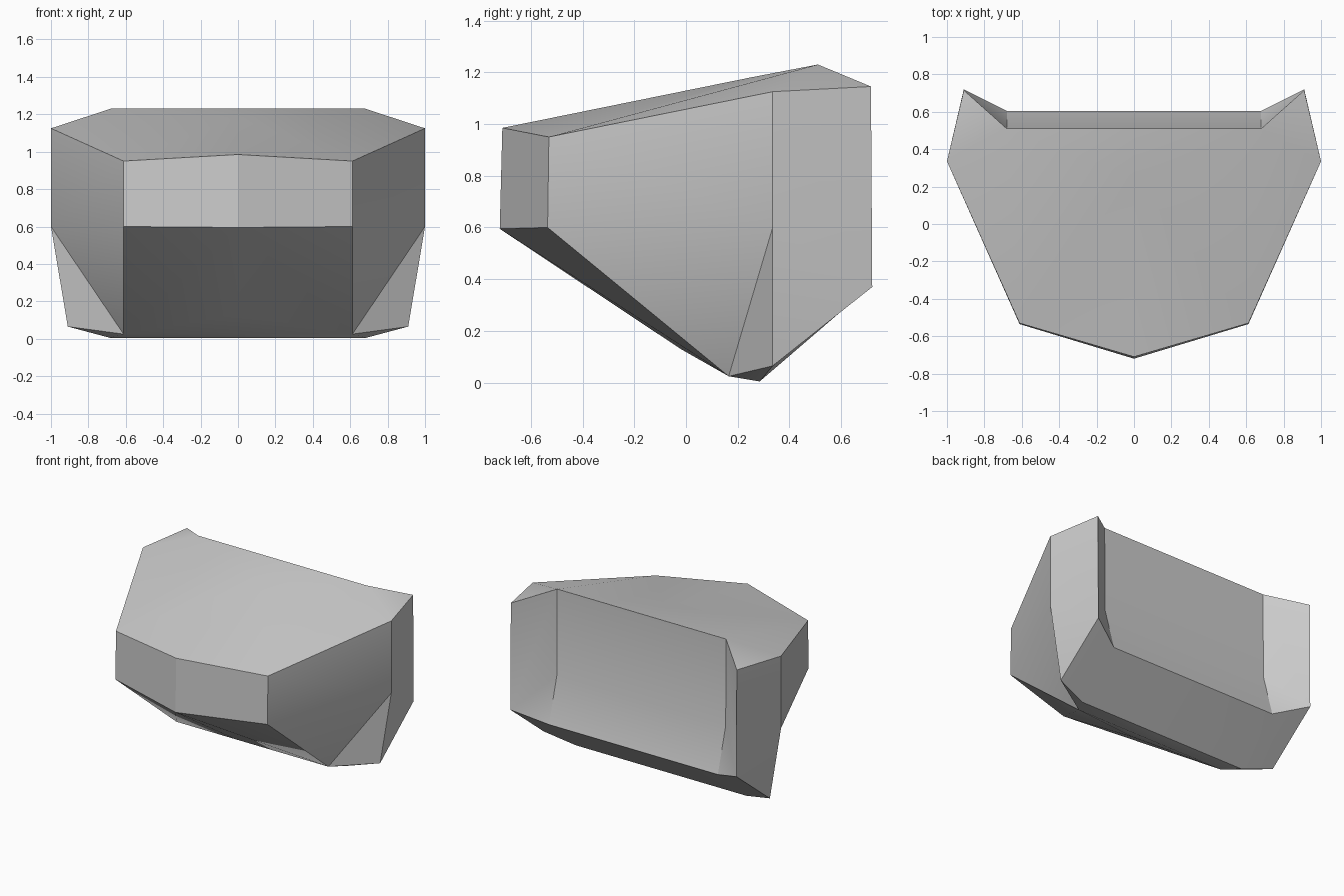
import bpy
import bmesh
import math

cube = bpy.data.objects.get("Cube")
if cube:
    bpy.data.objects.remove(cube)

# Named corners of the left half; x = 0 lies on the mirror plane
points = {
    "nose_top": (0, -.71, .985), "nose_low": (0, -.72, .595),
    "keel": (0, -.02, .13), "crown": (0, .25, 1.18),
    "rim_mid": (0, .51, 1.23), "panel_mid": (0, .515, .6),
    "panel_low_mid": (0, .605, .28), "heel_mid": (0, .285, .005),
    "toe_mid": (0, .165, .025),
    "front_top": (.612, -.53, .95), "front_low": (.612, -.535, .6),
    "toe": (.612, .165, .025), "heel": (.685, .285, .005),
    "side_top": (1, .335, 1.125), "side_mid": (1, .335, .6),
    "side_low": (.91, .335, .065),
    "wing_top": (.91, .715, 1.145), "wing_low": (.91, .72, .37),
    "rim": (.68, .51, 1.23), "panel": (.68, .515, .6),
    "panel_low": (.68, .605, .28),
}

faces = [
    # sloping top
    "nose_top front_top crown", "front_top rim crown", "crown rim rim_mid",
    "front_top side_top rim", "side_top wing_top rim",
    # front band and sloping underside
    "nose_top nose_low front_low front_top",
    "nose_low keel toe front_low", "keel toe_mid toe",
    "toe_mid heel_mid heel toe", "toe heel side_low",
    # flank and outer wing
    "front_top front_low side_mid side_top", "front_low toe side_mid",
    "toe side_low side_mid", "side_top side_mid wing_low wing_top",
    "side_mid side_low wing_low",
    # recessed back panel, inner wing and lower lip
    "rim_mid rim panel panel_mid", "panel_mid panel panel_low panel_low_mid",
    "rim wing_top wing_low panel", "panel wing_low panel_low",
    "panel_low_mid panel_low heel heel_mid", "panel_low wing_low side_low heel",
]

bm = bmesh.new()
verts = {name: bm.verts.new(co) for name, co in points.items()}
for face in faces:
    bm.faces.new([verts[name] for name in face.split()])

# Mirror the half into a closed shell
copy = bmesh.ops.duplicate(bm, geom=bm.verts[:] + bm.edges[:] + bm.faces[:])
for item in copy["geom"]:
    if isinstance(item, bmesh.types.BMVert):
        item.co.x *= -1
bmesh.ops.remove_doubles(bm, verts=bm.verts, dist=.001)
bmesh.ops.recalc_face_normals(bm, faces=bm.faces)

mesh = bpy.data.meshes.new("faceted_shell")
bm.to_mesh(mesh)
bm.free()
shell = bpy.data.objects.new("faceted_shell", mesh)
bpy.context.collection.objects.link(shell)

# Plain grey surface
grey = bpy.data.materials.new("plain_grey")
grey.use_nodes = True
colour = (.6, .6, .6, 1)
grey.diffuse_color = colour
grey.node_tree.nodes["Principled BSDF"].inputs["Base Color"].default_value = colour
mesh.materials.append(grey)

bpy.ops.object.select_all(action="DESELECT")
shell.select_set(True)
bpy.context.view_layer.objects.active = shell
bpy.ops.object.shade_smooth_by_angle(angle=math.radians(30))
